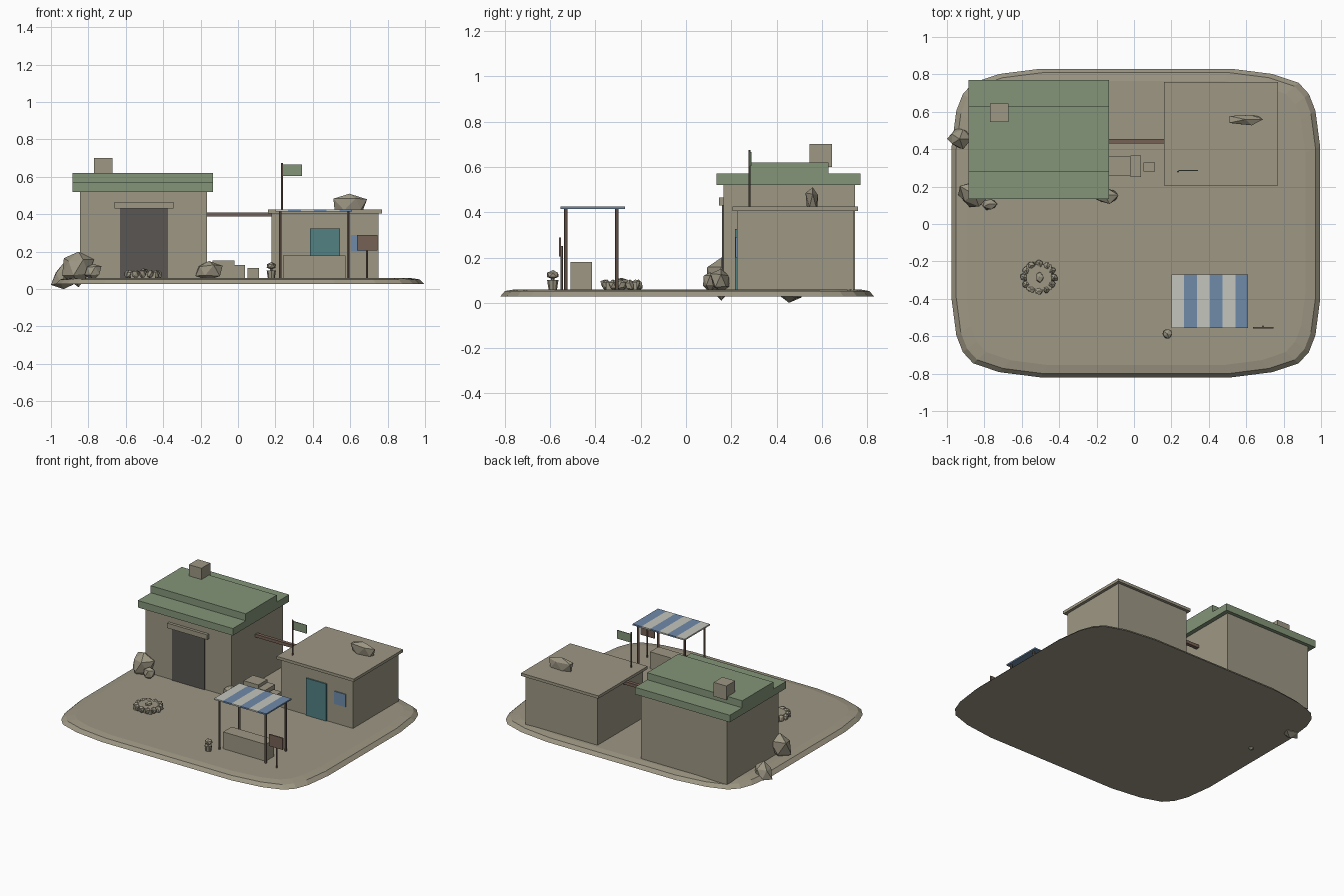
import bpy
import bmesh
import math
import random
from mathutils import Vector

default = bpy.data.objects.get("Cube")
if default:
    bpy.data.objects.remove(default, do_unlink=True)

random.seed(4)


def material(name, r, g, b):
    mat = bpy.data.materials.new(name)
    mat.use_nodes = True
    mat.diffuse_color = (r, g, b, 1)
    mat.node_tree.nodes["Principled BSDF"].inputs["Base Color"].default_value = (r, g, b, 1)
    return mat


SAND = material("sand stone", .34, .31, .23)
GREEN = material("faded green", .23, .30, .19)
DARK = material("dark doorway", .10, .093, .085)
TEAL = material("teal paint", .085, .22, .23)
BLUE = material("awning blue", .16, .26, .40)
WHITE = material("awning white", .56, .56, .52)
BROWN = material("weathered wood", .18, .12, .09)


def finish(name, bm, mat):
    bmesh.ops.recalc_face_normals(bm, faces=bm.faces)
    mesh = bpy.data.meshes.new(name)
    bm.to_mesh(mesh)
    bm.free()
    mesh.materials.append(mat)
    obj = bpy.data.objects.new(name, mesh)
    bpy.context.collection.objects.link(obj)
    return obj


def box(name, xs, ys, zs, mat):
    """Box from (low, high) ranges on each axis."""
    bm = bmesh.new()
    bmesh.ops.create_cube(bm, size=1)
    for v in bm.verts:
        v.co = [(lo + hi) / 2 + c * (hi - lo) for c, (lo, hi) in zip(v.co, (xs, ys, zs))]
    return finish(name, bm, mat)


def post(name, x, y, z0, z1, r0, mat, r1=None, sides=6):
    """Upright cylinder or cone between two heights."""
    bm = bmesh.new()
    bmesh.ops.create_cone(bm, cap_ends=True, segments=sides, radius1=r0,
                          radius2=r0 if r1 is None else r1, depth=z1 - z0)
    bmesh.ops.translate(bm, verts=bm.verts, vec=(x, y, (z0 + z1) / 2))
    return finish(name, bm, mat)


def rock(name, centre, size, rough=.22):
    """Jittered faceted ball, fitted to a bounding size."""
    bm = bmesh.new()
    bmesh.ops.create_icosphere(bm, subdivisions=1, radius=1)
    for v in bm.verts:
        v.co *= 1 + random.uniform(-rough, rough)
    for axis in range(3):
        values = [v.co[axis] for v in bm.verts]
        lo, span = min(values), max(values) - min(values)
        for v in bm.verts:
            v.co[axis] = centre[axis] + ((v.co[axis] - lo) / span - .5) * size[axis]
    return finish(name, bm, SAND)


# Ground slab: rounded outline with a sloping rim
corner = [(.985, .41), (.96, .6), (.925, .69), (.87, .75), (.73, .797), (.51, .825)]
outline = []
for sx, sy, step in ((1, 1, 1), (-1, 1, -1), (-1, -1, 1), (1, -1, -1)):
    outline += [(sx * x, sy * y) for x, y in corner[::step]]
bm = bmesh.new()
rings = [[bm.verts.new((.01 + x * s, .005 + y * s, z)) for x, y in outline]
         for s, z in ((1, .028), (.975, .052), (.92, .06))]
bm.faces.new(rings[0])
bm.faces.new(rings[-1])
for low, high in zip(rings, rings[1:]):
    for i in range(len(low)):
        j = (i + 1) % len(low)
        bm.faces.new((low[i], low[j], high[j], high[i]))
finish("ground", bm, SAND)
G = .055

# Large hut with a stepped roof
box("hut_walls", (-.845, -.165), (.165, .745), (G, .53), SAND)
box("hut_roof_lower", (-.885, -.135), (.135, .77), (.52, .57), GREEN)
box("hut_roof_upper", (-.885, -.135), (.28, .63), (.57, .62), GREEN)
box("hut_chimney", (-.77, -.67), (.545, .645), (.6, .70), SAND)
box("hut_doorway", (-.63, -.375), (.158, .17), (G, .43), DARK)
box("hut_lintel", (-.66, -.345), (.145, .17), (.43, .465), SAND)

# Small house with a flat roof
box("house_walls", (.18, .75), (.225, .74), (G, .41), SAND)
box("house_roof", (.16, .77), (.205, .76), (.405, .425), SAND)
box("house_door", (.385, .545), (.216, .23), (G, .325), TEAL)
box("house_window", (.605, .695), (.218, .23), (.2, .29), BLUE)
rock("roof_rock", (.6, .555, .45), (.18, .055, .12))

# Flag on the small house
post("flag_pole", .235, .28, .42, .675, .005, BROWN)
box("flag", (.237, .342), (.283, .288), (.605, .665), GREEN)

# Beam between the two buildings
box("connecting_beam", (-.17, .185), (.43, .455), (.388, .41), BROWN)

# Crates beside the large hut
box("crate_large", (-.135, -.02), (.257, .36), (G, .152), SAND)
box("crate_medium", (-.02, .037), (.252, .365), (G, .13), SAND)
box("crate_small", (.05, .113), (.28, .33), (G, .112), SAND)

# Boulders
rock("boulder_side", (-.935, .455, .07), (.13, .11, .14))
rock("boulder_corner", (-.855, .16, .105), (.17, .14, .19))
rock("boulder_low", (-.775, .105, .09), (.09, .06, .09))
rock("boulder_front", (-.155, .15, .1), (.145, .085, .1))

# Fire pit: slab in a ring of stones
fx, fy = -.508, -.285
box("fire_slab", (fx - .068, fx + .068), (fy - .068, fy + .068), (G, .092), SAND)
for i in range(12):
    a = math.tau * i / 12
    rock("fire_stone", (fx + .08 * math.cos(a), fy + .073 * math.sin(a), .078),
         (.04, .04, .05))
rock("fire_ember", (fx + .005, fy, .093), (.04, .055, .035))

# Market stall with a striped awning
stripe = .41 / 6
for i in range(6):
    x = .2 + i * stripe
    box("awning_stripe", (x, x + stripe), (-.555, -.27), (.415, .425),
        BLUE if i % 2 else WHITE)
for x in (.225, .59):
    for y in (-.53, -.305):
        post("stall_post", x, y, G, .415, .008, BROWN)
box("stall_counter", (.24, .575), (-.51, -.415), (G, .18), SAND)

# Signpost
post("sign_post", .69, -.548, G, .25, .006, BROWN)
box("sign_board", (.635, .745), (-.56, -.551), (.205, .288), BROWN)

# Potted plant
post("plant_pot", .178, -.588, G, .1, .018, SAND, .025, sides=8)
post("plant_stem", .178, -.588, .1, .12, .008, SAND)
rock("plant_leaves", (.178, -.588, .125), (.05, .05, .04), .1)
